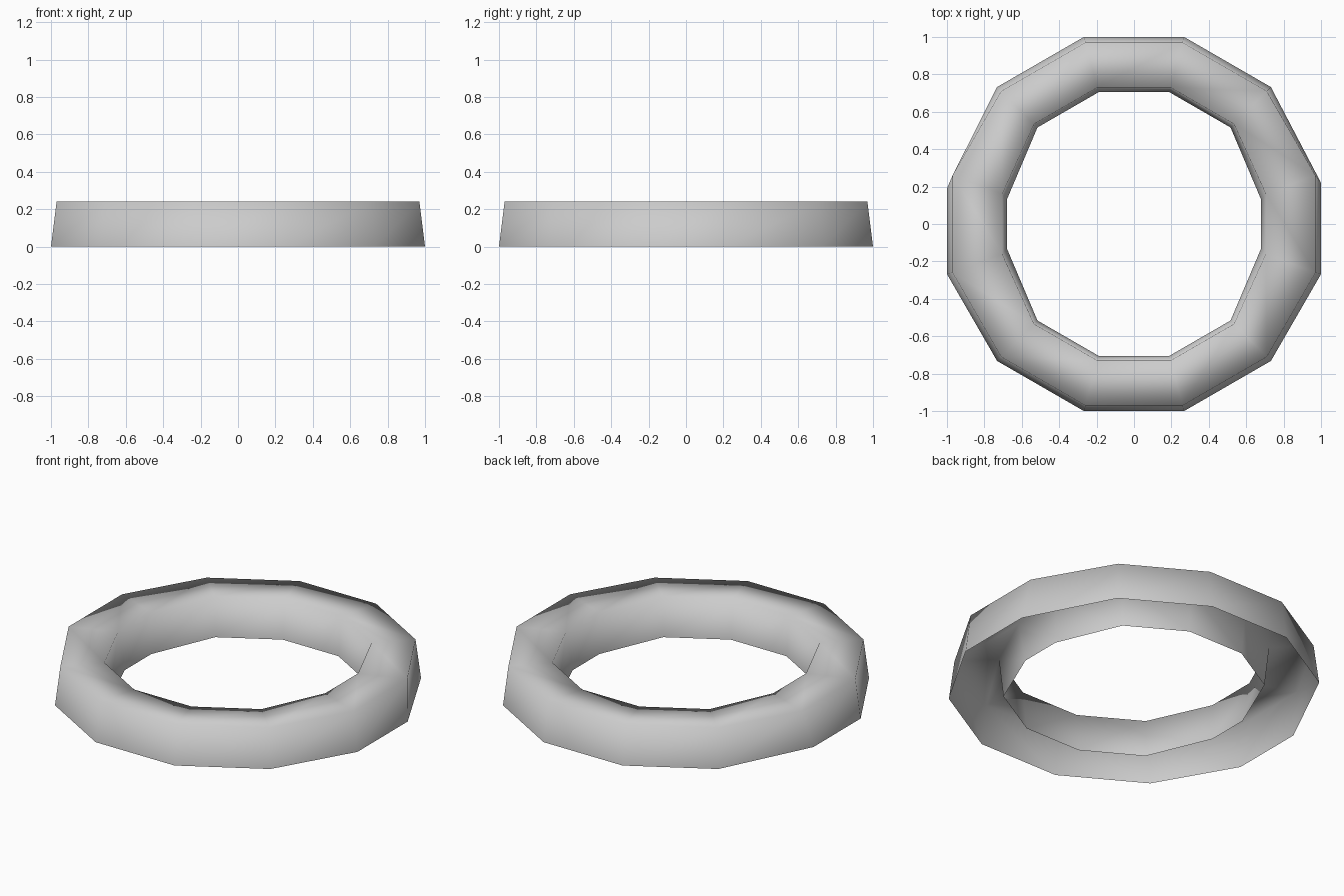
import bpy
import bmesh
import math

if "Cube" in bpy.data.objects:
    bpy.data.objects.remove(bpy.data.objects["Cube"])

SIDES = 12
# Cross-section as (distance to flat side, height), open underneath
PROFILE = [(1.0, 0.0), (0.97, 0.24), (0.73, 0.24), (0.705, 0.0)]


def make_material(name, color):
    mat = bpy.data.materials.new(name)
    mat.use_nodes = True
    mat.diffuse_color = color
    mat.node_tree.nodes["Principled BSDF"].inputs["Base Color"].default_value = color
    return mat


def ring_loop(bm, apothem, z):
    radius = apothem / math.cos(math.pi / SIDES)
    angles = [(i + 0.5) * math.tau / SIDES for i in range(SIDES)]
    return [bm.verts.new((radius * math.cos(a), radius * math.sin(a), z)) for a in angles]


bm = bmesh.new()
loops = [ring_loop(bm, r, z) for r, z in PROFILE]

# Slightly uneven side corners: outer rear corners and the inner rim
for i in (0, 5):
    loops[0][i].co.y = 0.22 if i == 0 else 0.19
for loop, x, y in ((loops[2], 0.705, 0.16), (loops[3], 0.68, 0.13)):
    for i in (0, 5, 6, 11):
        co = loop[i].co
        co.x, co.y = math.copysign(x, co.x), math.copysign(y, co.y)

# Outer wall, flat top and inner wall
for lower, upper in zip(loops, loops[1:]):
    for i in range(SIDES):
        j = (i + 1) % SIDES
        bm.faces.new((lower[i], lower[j], upper[j], upper[i]))
for face in bm.faces:
    face.smooth = True

mesh = bpy.data.meshes.new("ring_shell")
bm.to_mesh(mesh)
bm.free()
mesh.materials.append(make_material("light_grey", (0.6, 0.6, 0.6, 1.0)))
ring = bpy.data.objects.new("ring_shell", mesh)
bpy.context.collection.objects.link(ring)
